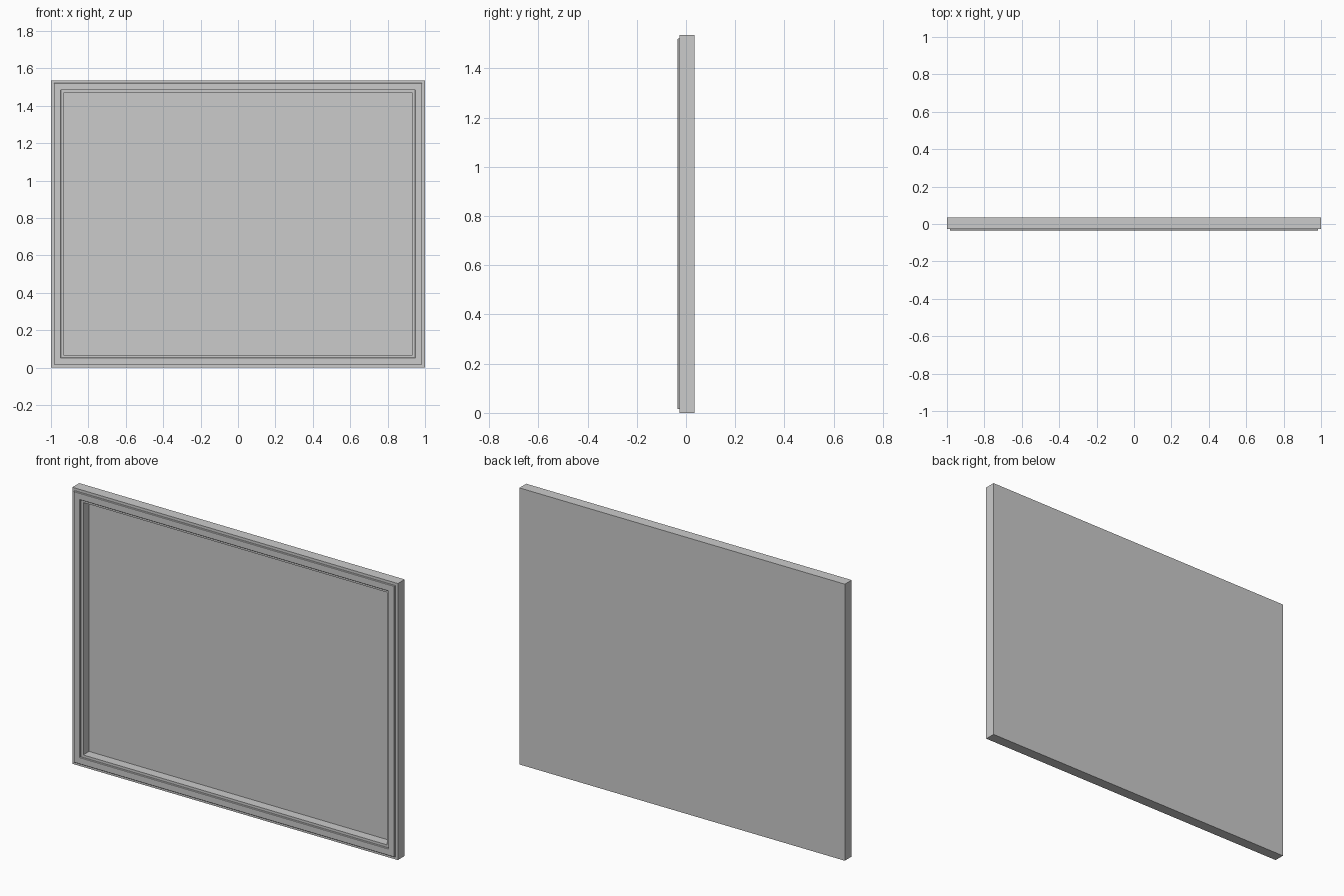
import bpy, bmesh

if "Cube" in bpy.data.objects:
    bpy.data.objects.remove(bpy.data.objects["Cube"])

W, H = 2.0, 1.536
BACK, RIM, FRONT, FLOOR = 0.0345, -0.0255, -0.0345, 0.026


def rect_loft(name, profile, capped):
    """Sweep (inset, y) profile points around the rectangular outline, mitred at corners."""
    bm = bmesh.new()
    rings = []
    for inset, y in profile:
        x, lo, hi = W / 2 - inset, inset, H - inset
        rings.append([bm.verts.new(p) for p in
                      ((-x, y, lo), (x, y, lo), (x, y, hi), (-x, y, hi))])
    for a, b in zip(rings, rings[1:]):
        for i in range(4):
            j = (i + 1) % 4
            bm.faces.new((a[i], a[j], b[j], b[i]))
    if capped:
        bm.faces.new(rings[0])
        bm.faces.new(rings[-1])
    bmesh.ops.recalc_face_normals(bm, faces=bm.faces)
    mesh = bpy.data.meshes.new(name)
    bm.to_mesh(mesh)
    bm.free()
    obj = bpy.data.objects.new(name, mesh)
    bpy.context.collection.objects.link(obj)
    return obj


# Shallow tray: flat back, outer sides, front rim and recessed panel
rect_loft("board_tray", [(0, BACK), (0, RIM), (0.067, RIM), (0.067, FLOOR)], True)

# Raised moulding with small chamfers, sitting on the front rim
c = 0.002
trim = [(0.053, RIM), (0.015, RIM), (0.015, FRONT + c), (0.015 + c, FRONT),
        (0.053 - c, FRONT), (0.053, FRONT + c), (0.053, RIM)]
trim_obj = rect_loft("raised_trim", trim, False)

# Weld the seam of the moulding profile
bm = bmesh.new()
bm.from_mesh(trim_obj.data)
bmesh.ops.remove_doubles(bm, verts=bm.verts, dist=1e-5)
bmesh.ops.recalc_face_normals(bm, faces=bm.faces)
bm.to_mesh(trim_obj.data)
bm.free()
